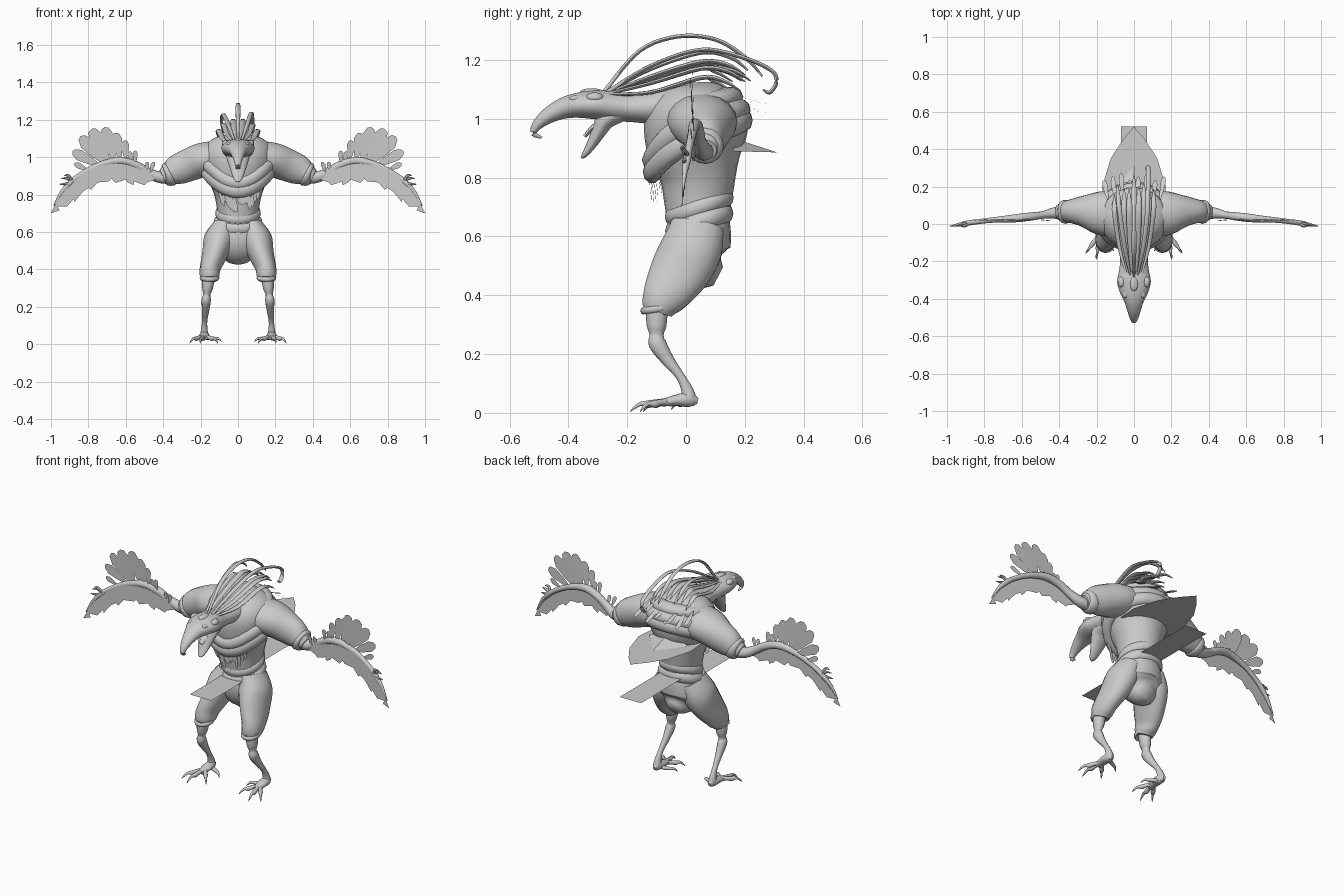
import bpy, math, random
from mathutils import Vector

random.seed(4)
grey = bpy.data.materials.new("plain grey")
grey.diffuse_color = (0.6, 0.6, 0.6, 1)


def make(name, verts, faces, mirror=False, smooth=True):
    me = bpy.data.meshes.new(name)
    me.from_pydata([tuple(v) for v in verts], [], faces)
    me.materials.append(grey)
    ob = bpy.data.objects.new(name, me)
    bpy.context.collection.objects.link(ob)
    if mirror:
        ob.modifiers.new("mirror", 'MIRROR').use_mirror_merge = False
    if smooth:
        bpy.ops.object.select_all(action='DESELECT')
        ob.select_set(True)
        bpy.context.view_layer.objects.active = ob
        bpy.ops.object.shade_smooth_by_angle(angle=math.radians(50))
    return ob


def spline(pts, sub, closed=False):
    """Smooth curve through rows of numbers."""
    n, out = len(pts), []
    get = (lambda i: pts[i % n]) if closed else (lambda i: pts[max(0, min(n - 1, i))])
    for i in range(n if closed else n - 1):
        a, b, c, d = get(i - 1), get(i), get(i + 1), get(i + 2)
        for k in range(sub):
            t = k / sub
            out.append([0.5 * (2 * q + (r - p) * t + (2 * p - 5 * q + 4 * r - s) * t * t
                        + (3 * q - p - 3 * r + s) * t ** 3) for p, q, r, s in zip(a, b, c, d)])
    return out if closed else out + [list(pts[-1])]


def loft(name, pts, ref=(0, 0, 1), sides=14, sub=4, mirror=False, closed=False):
    """Elliptical tube; each row is x, y, z, side radius, radius along ref."""
    rows = spline(pts, sub, closed)
    n, verts, faces = len(rows), [], []
    for i, r in enumerate(rows):
        lo, hi = ((i - 1) % n, (i + 1) % n) if closed else (max(0, i - 1), min(n - 1, i + 1))
        t = (Vector(rows[hi][:3]) - Vector(rows[lo][:3])).normalized()
        side = t.cross(Vector(ref)).normalized()
        up = side.cross(t)
        for k in range(sides):
            a = 2 * math.pi * k / sides
            verts.append(Vector(r[:3]) + side * max(r[3], .001) * math.cos(a)
                         + up * max(r[4], .001) * math.sin(a))
    for i in range(n if closed else n - 1):
        for k in range(sides):
            k2, j = (k + 1) % sides, (i + 1) % n
            faces.append((i * sides + k, i * sides + k2, j * sides + k2, j * sides + k))
    if not closed:
        faces += [tuple(range(sides))[::-1], tuple(range((n - 1) * sides, n * sides))]
    return make(name, verts, faces, mirror)


def ring(name, cy, cz, rx, ry, tilt, r1, r2, dip=0):
    """Closed cloth roll around the body, higher at the back."""
    pts = []
    for k in range(16):
        a = 2 * math.pi * k / 16
        s = math.sin(a)
        pts.append((rx * math.cos(a), cy + ry * s, cz + tilt * s - dip * max(0, -s) ** 3, r1, r2))
    return loft(name, pts, sides=10, sub=3, closed=True)


def leaf(name, base, tip, width, normal, mirror=False, blunt=.75):
    """Flat feather with a blunt, angled end."""
    b, t = Vector(base), Vector(tip)
    w = (t - b).cross(Vector(normal)).normalized() * width
    row = [(0, .2), (.35, .7), (blunt, 1), (.95, .6), (1, .1), (.96, -.5), (blunt, -1), (.35, -.7), (0, -.2)]
    return make(name, [b.lerp(t, u) + w * v for u, v in row], [tuple(range(9))], mirror, False)


def ball(name, loc, scale, mirror=False):
    x, y, z = loc
    a, b, c = scale
    prof = [math.pi * (i / 8 - .5) for i in range(9)]
    return loft(name, [(x, y, z + c * math.sin(t), a * math.cos(t), b * math.cos(t)) for t in prof],
                ref=(0, 1, 0), sides=12, sub=1, mirror=mirror)


Y = (0, 1, 0)
# Torso, waist and seat
loft("torso", [(0, .04, .62, .105, .10), (0, .04, .72, .112, .115), (0, .04, .80, .128, .13),
               (0, .03, .90, .165, .165), (0, .035, .99, .19, .175), (0, .045, 1.06, .175, .14),
               (0, .05, 1.105, .12, .095), (0, .05, 1.125, .03, .03)], Y, 24)
loft("shorts_seat", [(0, .045, .68, .11, .10), (0, .045, .61, .13, .108), (0, .045, .54, .145, .105),
                     (0, .07, .49, .10, .08), (0, .11, .465, .04, .035)], Y, 20)
ring("belt_lower", .045, .648, .105, .09, .03, .026, .034)
ring("belt_upper", .045, .70, .10, .095, .032, .022, .03)

# Shorts legs with cuffs
loft("shorts_leg", [(.075, .04, .64, .055, .09), (.10, .02, .56, .082, .105), (.125, -.022, .48, .068, .102),
                    (.148, -.065, .41, .056, .083), (.152, -.088, .37, .053, .066),
                    (.152, -.098, .345, .045, .052)], Y, 18, mirror=True)
ring_pts = [(.152 + .045 * math.cos(a), -.095 + .052 * math.sin(a), .355 + .008 * math.sin(a), .008, .012)
            for a in [math.pi * k / 6 for k in range(12)]]
loft("shorts_cuff", ring_pts, sides=8, sub=2, mirror=True, closed=True)

# Scaly legs, feet, toes and claws
loft("lower_leg", [(.155, -.10, .38, .036, .04), (.163, -.10, .30, .029, .034), (.167, -.10, .265, .019, .024),
                   (.17, -.097, .235, .025, .03), (.173, -.062, .18, .019, .022), (.178, -.02, .125, .014, .015),
                   (.18, .003, .08, .017, .02), (.18, .01, .045, .022, .026), (.18, .01, .025, .012, .018)],
     Y, 12, mirror=True)
loft("foot", [(.18, .04, .04, .008, .01), (.18, .01, .045, .024, .025), (.18, -.04, .042, .028, .018),
              (.182, -.085, .033, .02, .012)], sides=12, mirror=True)
for name, tx, ty in [("inner_toe", .115, -.135), ("middle_toe", .2, -.175), ("outer_toe", .25, -.145)]:
    ex, ey = tx - .18, ty + .05
    loft(name, [(.18 + ex * u, -.05 + ey * u, z, r, r) for u, z, r in
                [(0, .037, .015), (.35, .036, .011), (.6, .03, .013), (.75, .031, .009),
                 (.85, .03, .007), (1, .018, .005), (1.12, .004, .001)]], sides=8, sub=3, mirror=True)
loft("rear_toe", [(.165, -.005, .035, .012, .012), (.13, -.02, .03, .01, .01), (.105, -.035, .03, .007, .007),
                  (.088, -.05, .012, .001, .001)], sides=8, mirror=True)

# Neck, head and hooked upper beak in one sweep
loft("head_and_beak", [(0, .06, 1.03, .12, .09), (0, -.08, 1.04, .092, .066), (0, -.18, 1.038, .074, .05),
                       (0, -.25, 1.043, .08, .052), (0, -.31, 1.048, .09, .05), (0, -.37, 1.046, .074, .043),
                       (0, -.42, 1.035, .05, .036), (0, -.47, 1.01, .034, .027), (0, -.507, .978, .021, .018),
                       (0, -.518, .95, .012, .01), (0, -.49, .936, .003, .004)], sides=18)
loft("lower_beak", [(0, -.22, 1.02, .06, .03), (0, -.27, 1.0, .062, .034), (0, -.295, .96, .05, .026),
                    (0, -.32, .915, .035, .018), (0, -.345, .878, .02, .01), (0, -.357, .868, .004, .003)],
     Y, 14)
loft("tongue", [(0, -.25, 1.0, .03, .012), (0, -.31, .975, .024, .01), (0, -.345, .94, .012, .006)], sides=8)
ball("eye", (.066, -.31, 1.073), (.02, .03, .017), True)
ball("nostril_bump", (.045, -.375, 1.068), (.016, .022, .012), True)
ball("brow_crest", (0, -.32, 1.092), (.022, .04, .012))

# Long crest plumes sweeping back from the head
plumes = [
    [(0, -.28, 1.09), (.0, -.16, 1.23), (.0, -.03, 1.28), (.0, .1, 1.27), (.0, .2, 1.21), (.0, .26, 1.145)],
    [(.02, -.27, 1.09), (.05, -.12, 1.18), (.07, .05, 1.235), (.075, .19, 1.21), (.075, .29, 1.165),
     (.075, .307, 1.125), (.075, .285, 1.09), (.075, .262, 1.1)],
    [(-.02, -.27, 1.09), (-.05, -.12, 1.17), (-.075, .05, 1.225), (-.085, .15, 1.21), (-.09, .21, 1.165)]]
for p in plumes:
    loft("long_plume", [(*q, .012 if i else .006, .007) for i, q in enumerate(p[:-1])] + [(*p[-1], .003, .003)],
         sides=8, sub=5)
for k in range(9):
    u = k / 4 - 1
    h = 1.185 - .045 * u * u + .012 * (k % 2)
    end = .22 - .05 * abs(u) + random.uniform(-.03, .03)
    loft("short_plume", [(.04 * u, -.27, 1.085, .006, .005), (.075 * u, -.12, h - .05, .014, .007),
                         (.10 * u, .05, h, .016, .008), (.105 * u, end - .06, h - .01, .013, .007),
                         (.105 * u, end, h - .045, .002, .002)], sides=8, sub=4)

# Scarf rolls around the shoulders and chest
ring("scarf_upper", .03, 1.045, .135, .12, .03, .045, .035, .08)
ring("scarf_middle", .035, .985, .17, .145, .045, .04, .04, .08)
ring("scarf_lower", .04, .935, .172, .155, .06, .032, .04, .055)
for k in range(14):
    x = -.11 + .017 * k
    z = .83 + .04 * abs(x) / .1 + random.uniform(-.05, .02)
    leaf("chest_feather", (x, -.128 + abs(x) * .3, z), (x * .8 + .015, -.125 + abs(x) * .4, z - .1), .011,
         (0, 1, .3))
for k in range(8):
    x = -.14 + .04 * k
    leaf("back_feather", (x, .13, 1.09), (x * 1.15, .235 + .04 * (k % 3) / 2, 1.05 - .03 * (k % 2)), .014,
         (0, .4, 1))

# Sleeves, cuffs and bare arms
loft("sleeve", [(.10, .05, 1.0, .12, .09), (.19, .06, .985, .115, .092), (.27, .068, .955, .085, .088),
                (.33, .068, .93, .066, .08), (.37, .065, .91, .056, .06), (.405, .062, .895, .042, .038)],
     sides=18, mirror=True)
loft("sleeve_cuff", [(.355, .065, .915, .05, .05), (.365, .065, .91, .064, .066), (.385, .064, .90, .058, .058),
                     (.395, .063, .897, .04, .04)], sides=16, mirror=True)
loft("arm", [(.37, .062, .89, .036, .034), (.43, .058, .895, .03, .03), (.49, .048, .925, .02, .024),
             (.55, .04, .96, .022, .022), (.62, .032, .98, .022, .022), (.69, .026, .972, .018, .019),
             (.77, .02, .945, .014, .016), (.85, .01, .90, .013, .014), (.90, .003, .86, .014, .014),
             (.945, -.005, .81, .008, .01), (.985, -.012, .74, .002, .003)], sides=12, mirror=True)
for k, (tx, tz) in enumerate([(.945, .885), (.955, .855), (.93, .90)]):
    loft("wing_finger", [(.885, .003, .868, .009, .009), ((.885 + tx) / 2, -.006 * k, tz + .002, .008, .008),
                         (tx, -.01, tz, .002, .002)], ref=Y, sides=6, mirror=True)

# Upper wing fan and small covert feathers
fan = [(.60, .99, .605, 1.09, .022), (.63, .985, .655, 1.13, .03), (.66, .98, .715, 1.16, .036),
       (.69, .975, .785, 1.15, .04), (.71, .965, .845, 1.11, .036), (.74, .955, .885, 1.03, .03),
       (.80, .93, .875, .965, .016), (.55, .965, .55, 1.035, .014), (.57, .97, .58, 1.03, .014),
       (.47, .915, .45, .975, .012), (.49, .925, .485, .975, .012)]
for k, (bx, bz, tx, tz, w) in enumerate(fan):
    leaf("fan_feather", (bx, .022 + .003 * (k % 3), bz), (tx, .015 + .003 * (k % 3), tz), w, Y, True)

# Lower wing membrane with ragged trailing edge
edge = [(.43, .885), (.49, .925), (.55, .96), (.62, .98), (.69, .97), (.77, .945), (.85, .90), (.90, .86),
        (.945, .81), (1.0, .70), (.955, .715), (.965, .735), (.915, .735), (.88, .775), (.875, .76), (.83, .815),
        (.80, .835), (.785, .825), (.75, .865), (.69, .87), (.675, .885), (.655, .862), (.60, .88),
        (.59, .865), (.56, .85), (.555, .87), (.50, .85), (.485, .865)]
make("wing_membrane", [(x, .07 - .085 * x, z) for x, z in edge], [tuple(range(len(edge)))], True, False)

# Stiff cloth panels: pointed back cape and the waist strips
cape = [(0, .52), (.06, .45), (.125, .35), (.17, .2), (.16, .08)]
outline = cape + [(-x, y) for x, y in cape[:0:-1]]
make("back_cape", [(x, y, .885) for x, y in outline], [tuple(range(len(outline)))], False, False)
make("cape_fold", [(0, .31, .886), (.13, .16, .89), (0, .16, .935), (-.13, .16, .89)],
     [(0, 1, 2), (0, 2, 3)], False, False)
for name, y0, y1, z in [("back_strip", .1, .52, .675), ("front_strip", -.02, -.35, .625)]:
    make(name, [(-.07, y0, z), (.07, y0, z), (.07, y1, z), (-.07, y1, z)], [(0, 1, 2, 3)], False, False)
